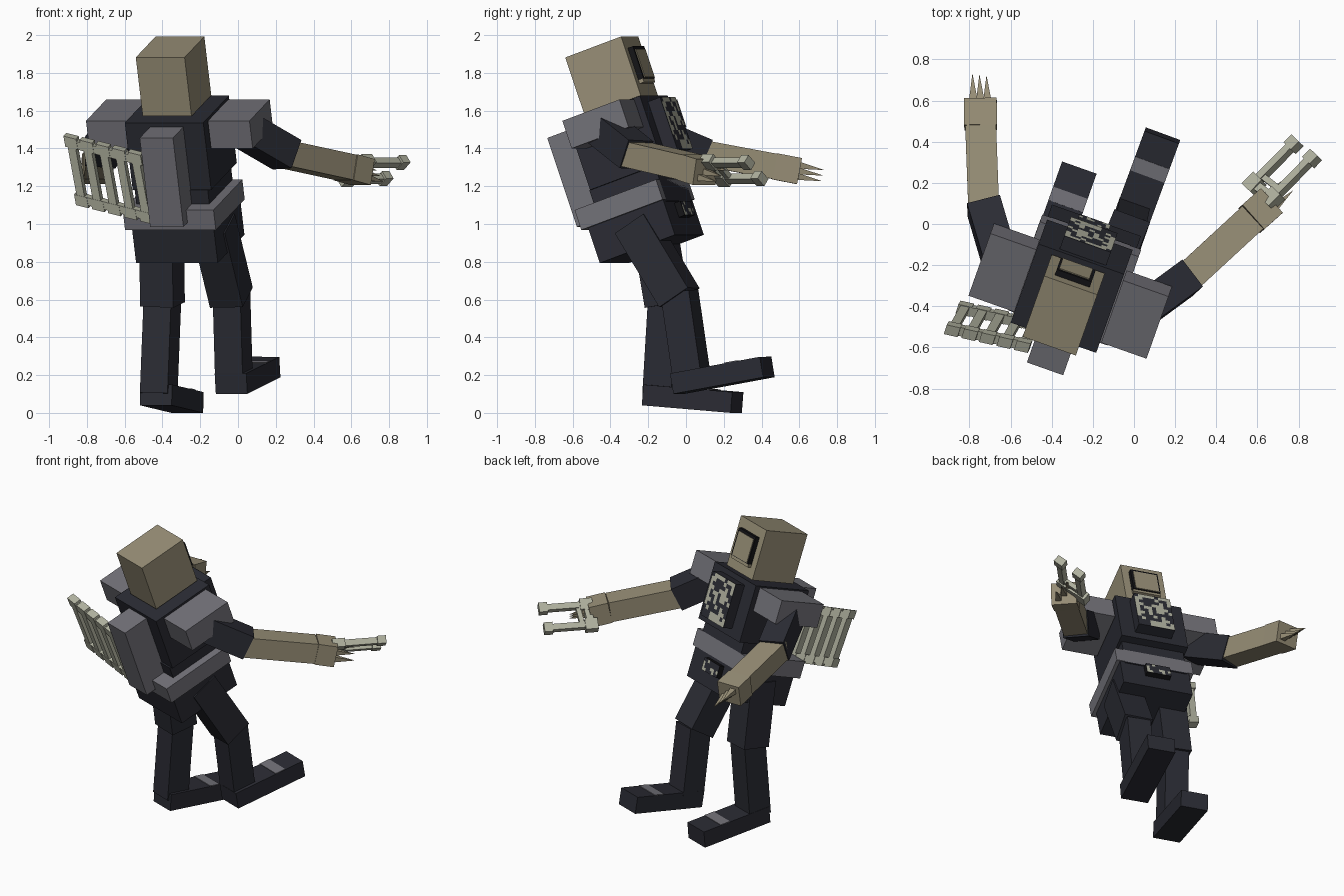
import bpy, bmesh, math, random
from mathutils import Vector, Matrix

if "Cube" in bpy.data.objects:
    bpy.data.objects.remove(bpy.data.objects["Cube"])

random.seed(4)


def material(name, r, g, b):
    lin = [((c / 255 + 0.055) / 1.055) ** 2.4 for c in (r, g, b)]
    m = bpy.data.materials.new(name)
    m.diffuse_color = (*lin, 1)
    m.use_nodes = True
    m.node_tree.nodes["Principled BSDF"].inputs["Base Color"].default_value = m.diffuse_color
    return m


TAN = material("tan cloth", 151, 142, 118)
GREY = material("grey padding", 114, 113, 120)
DARK = material("dark cloth", 42, 43, 51)
BLACK = material("black", 20, 20, 23)
BONE = material("pale bone", 175, 176, 158)

# Body frame: turned to one side and leaning back, origin at the head centre
HEAD = Vector((-0.341, -0.393, 1.782))
ROT = Matrix.Rotation(math.radians(-19.5), 3, 'Z') @ Matrix.Rotation(math.radians(19.5), 3, 'X')
RIGHT, FRONT, UP = ROT.col[0].copy(), ROT.col[1].copy(), ROT.col[2].copy()


def finish(name, bm, *mats):
    me = bpy.data.meshes.new(name)
    bm.to_mesh(me)
    bm.free()
    for m in mats:
        me.materials.append(m)
    ob = bpy.data.objects.new(name, me)
    bpy.context.collection.objects.link(ob)
    return ob


def oriented_box(name, centre, axes, size, mat, taper=1.0):
    """Box with its own axes (3x3 matrix); taper scales the +z end."""
    bm = bmesh.new()
    bmesh.ops.create_cube(bm, size=1)
    for v in bm.verts:
        k = taper if v.co.z > 0 else 1
        p = Vector((v.co.x * size[0] * k, v.co.y * size[1] * k, v.co.z * size[2]))
        v.co = axes @ p + centre
    bmesh.ops.recalc_face_normals(bm, faces=bm.faces)
    return finish(name, bm, mat)


def body_box(name, r, f, u, mat):
    """Box given by ranges right / front / up in the body frame."""
    c = Vector([(a[0] + a[1]) / 2 for a in (r, f, u)])
    s = [abs(a[1] - a[0]) for a in (r, f, u)]
    return oriented_box(name, HEAD + ROT @ c, ROT, s, mat)


def bar(name, a, b, w, d, mat, side=RIGHT, taper=1.0):
    """Box running from a to b; w is measured along side."""
    a, b = Vector(a), Vector(b)
    z = (b - a).normalized()
    x = (side - z * side.dot(z)).normalized()
    axes = Matrix((x, z.cross(x), z)).transposed()
    return oriented_box(name, (a + b) / 2, axes, (w, d, (b - a).length), mat, taper)


def camo(name, r, f, u, nx, ny, pale):
    """Thin patterned sheet of square patches on the front of a panel."""
    bm = bmesh.new()
    bmesh.ops.create_grid(bm, x_segments=nx, y_segments=ny, size=0.5)
    for face in bm.faces:
        face.material_index = 1 if random.random() < pale else 0
    for v in bm.verts:
        p = Vector((r[0] + (0.5 + v.co.x) * (r[1] - r[0]), f,
                    u[0] + (0.5 + v.co.y) * (u[1] - u[0])))
        v.co = HEAD + ROT @ p
    bm.normal_update()
    for fc in bm.faces:
        if fc.normal.dot(FRONT) < 0:
            fc.normal_flip()
    return finish(name, bm, DARK, BONE)


# Head and face mask
body_box("head", (-.137, .137), (-.167, .165), (-.165, .165), TAN)
body_box("mask_frame", (-.09, .09), (.16, .195), (-.08, .1), BLACK)
body_box("mask_face", (-.08, .075), (.19, .2), (-.075, .083), TAN)
body_box("mask_chin", (-.09, .09), (.16, .19), (-.1, -.08), TAN)

# Torso, belt and hips
body_box("jacket", (-.215, .226), (-.24, .19), (-.553, -.176), DARK)
body_box("waist", (-.20, .21), (-.25, .14), (-.75, -.55), DARK)
body_box("belt", (-.245, .265), (-.345, .14), (-.741, -.629), GREY)
body_box("hips", (-.217, .242), (-.313, .135), (-.938, -.70), DARK)

# Patterned chest panel and buckle
body_box("chest_panel", (-.11, .13), (.18, .262), (-.5, -.21), DARK)
camo("chest_pattern", (-.11, .13), .264, (-.5, -.21), 9, 11, .45)
body_box("buckle", (-.075, .085), (.13, .17), (-.84, -.76), BLACK)
camo("buckle_pattern", (-.075, .085), .172, (-.84, -.76), 8, 4, .2)

# Backpack and shoulder pads
body_box("backpack", (-.076, .111), (-.414, -.235), (-.70, -.20), GREY)
body_box("left_shoulder_pad", (-.452, -.216), (-.185, .155), (-.34, -.185), GREY)
body_box("right_shoulder_pad", (.232, .466), (-.185, .155), (-.34, -.185), GREY)

# Rib rack sticking out of the backpack, a slanted ladder
root = Vector((-.50, -.54, 1.195))
out = Vector((-.40, .09, .10)).normalized()
across = Vector((-.17, -.30, .93)).normalized()
thick = out.cross(across).normalized()
rack_axes = Matrix((out, thick, across)).transposed()
pitch = .09
for i in range(5):
    c = root + out * (.01 + i * pitch)
    oriented_box("rack_rung", c, rack_axes, (.045, .045, .36), BONE)
    for e in (-1, 1):
        oriented_box("rack_knuckle", c + across * e * .165, rack_axes, (.07, .05, .06), BONE)
        if i < 4:
            oriented_box("rack_rail", c + (out * pitch + across * e * .315) / 2, rack_axes,
                         (pitch, .045, .045), BONE)

# Arms: shoulder, elbow, wrist, finger tip end
ARMS = {
    "right": ((.03, -.43, 1.50), (.245, -.275, 1.37), (.57, .025, 1.30), (.66, .105, 1.275)),
    "left": ((-.645, -.20, 1.50), (-.73, .07, 1.38), (-.745, .47, 1.305), (-.747, .60, 1.28)),
}
for name, (sh, el, wr, hd) in ARMS.items():
    along = (Vector(hd) - Vector(el)).normalized()
    side = along.cross(Vector((0, 0, 1))).normalized()
    rise = side.cross(along)
    bar(name + "_upper_arm", sh, Vector(el) + along * .02, .165, .165, DARK, side)
    bar(name + "_forearm", Vector(el) - along * .02, wr, .15, .135, TAN, side)
    bar(name + "_hand", wr, hd, .16, .14, TAN, side)
    # Pointed claws at the fingertips
    for k in (-1, 0, 1):
        base = Vector(hd) + side * k * .034 - rise * k * .03
        bar(name + "_claw", base, base + along * .128, .04, .035, TAN, side, taper=.02)

# Two-pronged blade held in the right hand
tips = []
fwd = Vector((.70, .71, 0)).normalized()
inward = Vector((-.10, .07, -.10)).normalized()
for name, a, s in (("upper", (.66, .11, 1.325), 1), ("lower", (.57, .18, 1.24), -1)):
    a = Vector(a)
    b = a + fwd * .30
    bar("blade_prong_" + name, a, b, .04, .04, BONE, inward)
    bar("blade_hook_" + name, b - fwd * .035, b + fwd * .02, .065, .05, BONE, inward)
    bar("blade_root_" + name, a - fwd * .02, a + fwd * .06, .075, .055, BONE, inward)
    tips.append(a)
bar("blade_crossbar", tips[0] + fwd * .02, tips[1] + fwd * .02, .045, .045, BONE, fwd)
bar("blade_brace", tips[0] + fwd * .075, tips[1] + fwd * .075, .03, .03, BONE, fwd)

# Legs: hip, knee, ankle, heel end, toe end
LEGS = {
    "right": ((-.13, -.27, 1.0), (-.035, -.035, .61), (-.022, .03, .19),
              (-.037, -.045, .155), (.138, .43, .243)),
    "left": ((-.405, -.17, 1.0), (-.40, -.10, .575), (-.42, -.13, .10),
             (-.434, -.20, .095), (-.267, .27, .055)),
}
for name, (hip, knee, ankle, heel, toe) in LEGS.items():
    bar(name + "_thigh", hip, knee, .185, .19, DARK)
    bar(name + "_shin", Vector(knee) + Vector((0, 0, .03)), ankle, .155, .16, DARK)
    bar(name + "_foot", heel, toe, .178, .11, DARK)
    # Grey strap across the top of the foot
    h, t = Vector(heel), Vector(toe)
    d = (t - h).normalized()
    lift = RIGHT.cross(d).normalized() * .056
    bar(name + "_foot_strap", h.lerp(t, .60) + lift, h.lerp(t, .74) + lift, .176, .006, GREY)
